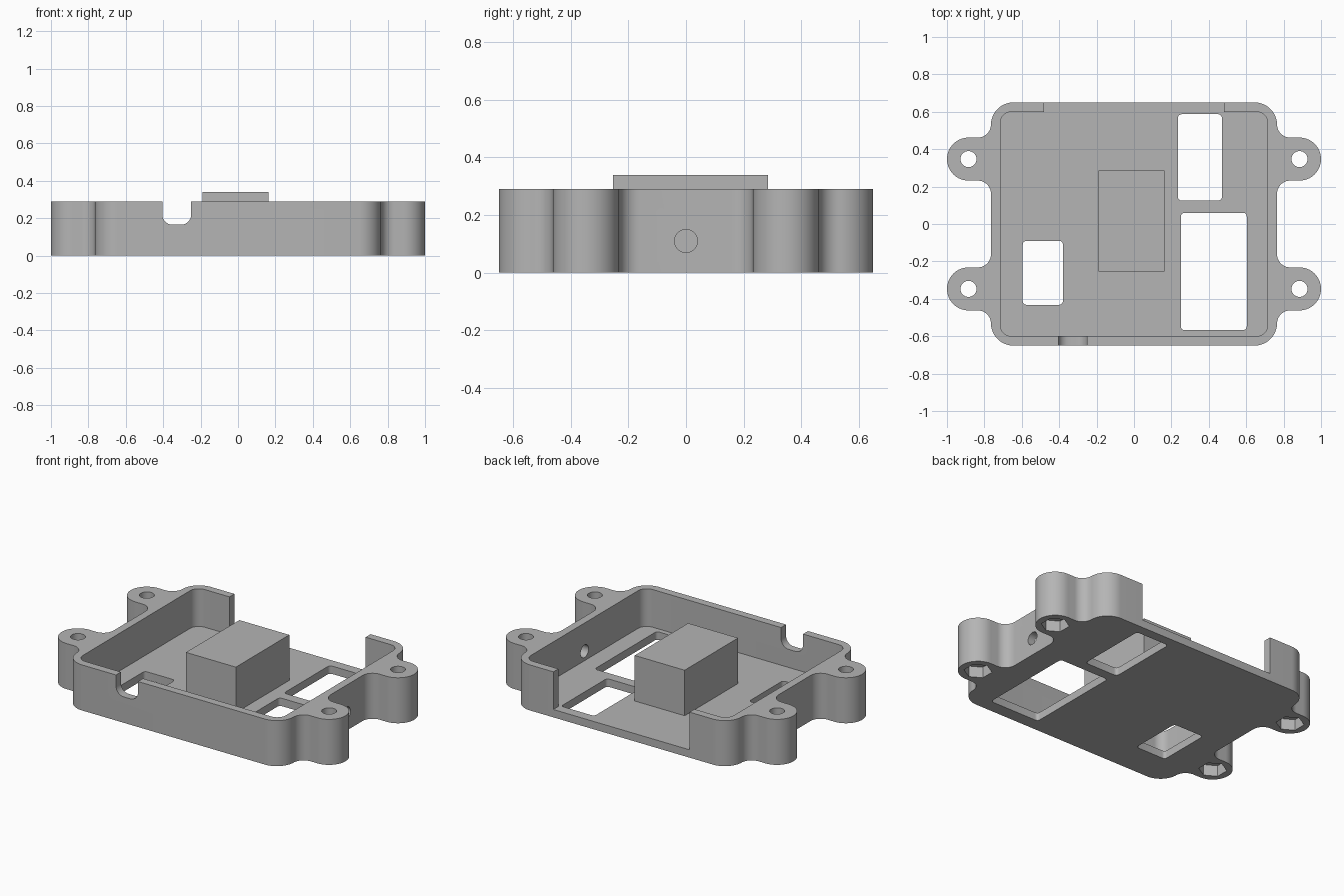
import bpy, bmesh
from math import cos, sin, radians
from mathutils import Matrix

cube = bpy.data.objects.get("Cube")
if cube:
    bpy.data.objects.remove(cube, do_unlink=True)

grey = bpy.data.materials.new("plain_grey")
grey.use_nodes = True
colour = (0.46, 0.46, 0.46, 1)
grey.diffuse_color = colour
grey.node_tree.nodes["Principled BSDF"].inputs["Base Color"].default_value = colour


def arc(cx, cy, r, a0, a1, n=12):
    angles = [radians(a0 + (a1 - a0) * i / n) for i in range(n + 1)]
    return [(cx + r * cos(a), cy + r * sin(a)) for a in angles]


def rounded_rect(x0, x1, y0, y1, r, n=8):
    return (arc(x1 - r, y1 - r, r, 0, 90, n) + arc(x0 + r, y1 - r, r, 90, 180, n)
            + arc(x0 + r, y0 + r, r, 180, 270, n) + arc(x1 - r, y0 + r, r, 270, 360, n))


def prism(name, points, z0, z1, matrix=Matrix()):
    """Extrude a flat outline from z0 to z1, then place it."""
    bm = bmesh.new()
    face = bm.faces.new([bm.verts.new((x, y, z0)) for x, y in points])
    top = bmesh.ops.extrude_face_region(bm, geom=[face])["geom"]
    bmesh.ops.translate(bm, vec=(0, 0, z1 - z0),
                        verts=[v for v in top if isinstance(v, bmesh.types.BMVert)])
    bmesh.ops.remove_doubles(bm, verts=bm.verts, dist=0.0001)
    bmesh.ops.transform(bm, matrix=matrix, verts=bm.verts)
    bmesh.ops.recalc_face_normals(bm, faces=bm.faces)
    mesh = bpy.data.meshes.new(name)
    bm.to_mesh(mesh)
    bm.free()
    mesh.materials.append(grey)
    obj = bpy.data.objects.new(name, mesh)
    bpy.context.collection.objects.link(obj)
    return obj


def select(obj):
    bpy.ops.object.select_all(action="DESELECT")
    obj.select_set(True)
    bpy.context.view_layer.objects.active = obj


def cut(target, cutter):
    cutter.hide_render = True
    mod = target.modifiers.new("cut", "BOOLEAN")
    mod.operation, mod.solver, mod.object = "DIFFERENCE", "EXACT", cutter
    select(target)
    bpy.ops.object.modifier_apply(modifier=mod.name)
    bpy.data.objects.remove(cutter, do_unlink=True)


# Tray outline: one quarter with its blended screw lug, mirrored twice
LUG_X, LUG_Y, HEIGHT, FLOOR = 0.885, 0.347, 0.29, 0.05
quarter = (arc(0.835, 0.162, 0.07, 180, 90) + arc(LUG_X, LUG_Y, 0.115, -90, 90, 28)
           + arc(0.835, 0.532, 0.07, 270, 180)[:-1] + arc(0.645, 0.53, 0.12, 0, 90, 16))
half = quarter + [(-x, y) for x, y in reversed(quarter)]
outline = half + [(x, -y) for x, y in reversed(half)]
tray = prism("tray", outline, 0, HEIGHT)

# Inner cavity and the open back
cut(tray, prism("cavity", rounded_rect(-0.715, 0.715, -0.6, 0.6, 0.06), FLOOR, 0.5))
cut(tray, prism("back_opening", [(-0.48, 0.5), (0.48, 0.5), (0.48, 0.8), (-0.48, 0.8)], FLOOR, 0.5))

# Windows through the floor
for window in ((0.235, 0.47, 0.125, 0.587), (0.25, 0.603, -0.567, 0.06), (-0.595, -0.38, -0.432, -0.09)):
    cut(tray, prism("window", rounded_rect(*window, 0.02, 5), -0.1, 0.15))

# Cable notch in the front wall
upright = Matrix.Rotation(radians(90), 4, "X")
cut(tray, prism("notch", rounded_rect(-0.405, -0.25, 0.165, 0.5, 0.055), 0.55, 0.7, upright))

# Round hole in one side wall
sideways = Matrix.Rotation(radians(90), 4, "Y")
cut(tray, prism("side_hole", arc(-0.11, 0, 0.04, 0, 360, 32)[:-1], 0.68, 0.8, sideways))

# Screw holes with hexagonal nut pockets underneath
for sx in (-1, 1):
    for sy in (-1, 1):
        x, y = sx * LUG_X, sy * LUG_Y
        cut(tray, prism("screw_hole", arc(x, y, 0.043, 0, 360, 32)[:-1], -0.1, 0.5))
        cut(tray, prism("nut_pocket", arc(x, y, 0.082, 30, 390, 6)[:-1], -0.1, 0.07))

select(tray)
bpy.ops.object.shade_smooth_by_angle(angle=radians(30))

# Solid block standing on the floor
prism("centre_block", [(-0.19, -0.253), (0.162, -0.253), (0.162, 0.285), (-0.19, 0.285)], 0.03, 0.34)
